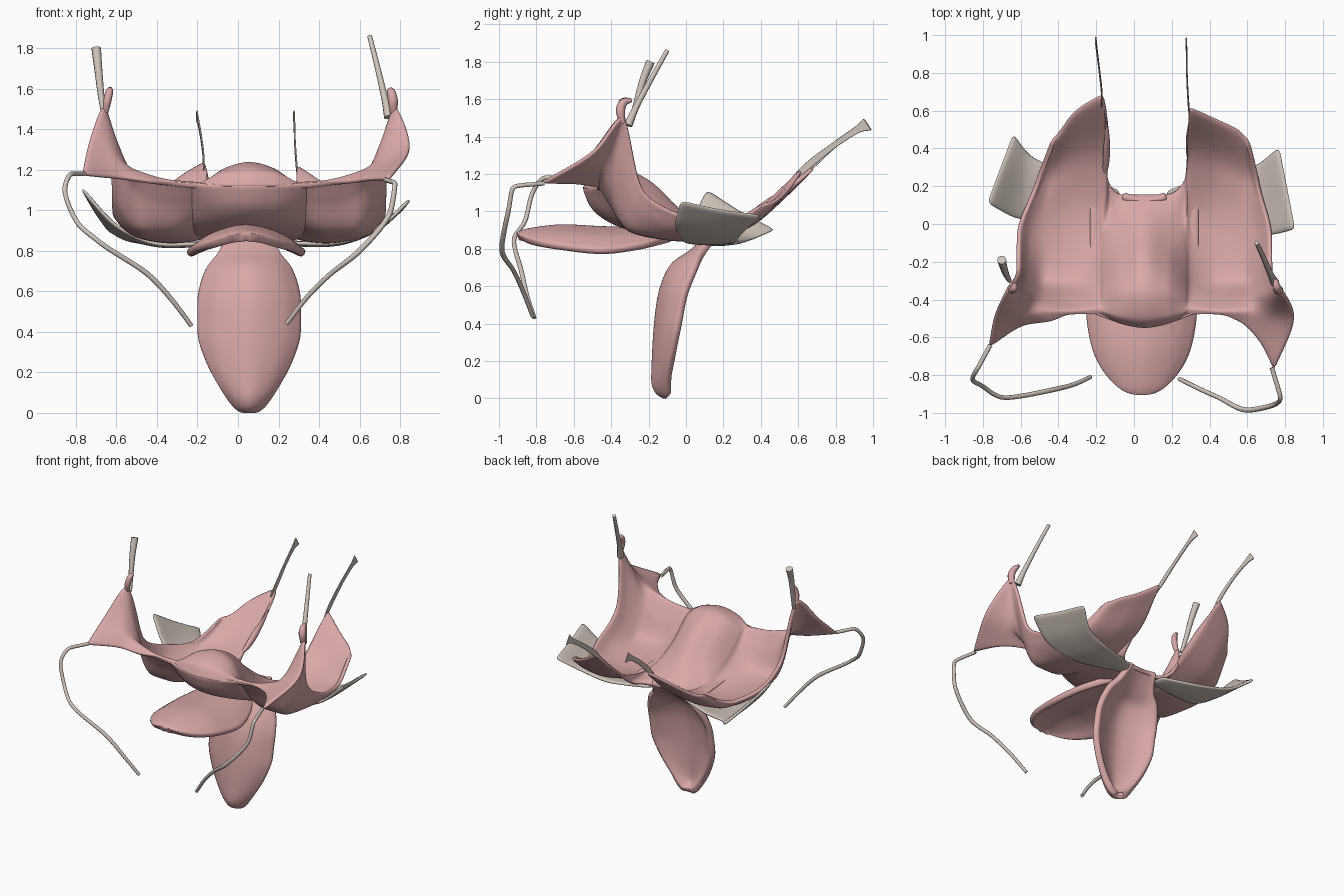
import bpy
from mathutils import Vector

CX = 0.055  # symmetry line of the flower


def material(name, col):
    m = bpy.data.materials.new(name)
    m.diffuse_color = (*col, 1)
    return m


PINK = material("petal_pink", (0.70, 0.39, 0.39))
BEIGE = material("filament_beige", (0.62, 0.55, 0.49))


def spline(pts, n):
    """Smooth resampling without overshoot, n steps per span."""
    pts = [Vector(p) for p in pts]
    d = [b - a for a, b in zip(pts, pts[1:])]
    tan = [d[0]]
    for a, b in zip(d, d[1:]):
        tan.append(Vector([2 * p * q / (p + q) if p * q > 1e-12 else 0 for p, q in zip(a, b)]))
    tan.append(d[-1])
    out = []
    for i in range(len(d)):
        for k in range(n):
            t = k / n
            out.append(pts[i] * (2*t**3 - 3*t*t + 1) + tan[i] * (t**3 - 2*t*t + t)
                       + pts[i + 1] * (3*t*t - 2*t**3) + tan[i + 1] * (t**3 - t*t))
    return out + [pts[-1]]


def loft(name, rows, mat, thick, n=4, offset=0.0):
    """Smooth sheet through rows of points, given thickness."""
    rows = [spline(r, n) for r in rows]
    cols = [spline(c, n) for c in zip(*rows)]
    nj, ni = len(cols), len(cols[0])
    verts = [cols[j][i] for i in range(ni) for j in range(nj)]
    faces = [(i*nj + j, (i+1)*nj + j, (i+1)*nj + j + 1, i*nj + j + 1)
             for i in range(ni - 1) for j in range(nj - 1)]
    me = bpy.data.meshes.new(name)
    me.from_pydata(verts, [], faces)
    me.materials.append(mat)
    for p in me.polygons:
        p.use_smooth = True
    ob = bpy.data.objects.new(name, me)
    bpy.context.collection.objects.link(ob)
    so = ob.modifiers.new("thickness", 'SOLIDIFY')
    so.thickness, so.offset = thick, offset
    sub = ob.modifiers.new("smooth", 'SUBSURF')
    sub.levels = sub.render_levels = 1
    return ob


def tube(name, pts, radii, mat):
    path = spline([(*p, r) for p, r in zip(pts, radii)], 6)
    cu = bpy.data.curves.new(name, 'CURVE')
    cu.dimensions = '3D'
    cu.bevel_depth, cu.bevel_resolution, cu.use_fill_caps = 1.0, 3, True
    sp = cu.splines.new('POLY')
    sp.points.add(len(path) - 1)
    for q, p in zip(sp.points, path):
        q.co = (p[0], p[1], p[2], 1)
        q.radius = p[3]
    sp.use_smooth = True
    cu.materials.append(mat)
    ob = bpy.data.objects.new(name, cu)
    bpy.context.collection.objects.link(ob)
    bpy.ops.object.select_all(action='DESELECT')
    bpy.context.view_layer.objects.active = ob
    ob.select_set(True)
    bpy.ops.object.convert(target='MESH')


# Main body: front-to-back sections (y, z) at distances from the symmetry line
sections = [
    (0.00, [(-.555, 1.12), (-.51, 1.20), (-.37, 1.24), (-.20, 1.17), (-.05, 1.03), (.08, .92), (.16, .86)]),
    (0.12, [(-.535, 1.12), (-.49, 1.19), (-.37, 1.21), (-.20, 1.10), (-.05, .97), (.08, .90), (.16, .86)]),
    (0.215, [(-.49, 1.12), (-.46, 1.15), (-.39, 1.13), (-.25, 1.01), (-.05, .91), (.12, .87), (.25, .88)]),
    (0.24, [(-.48, 1.13), (-.45, 1.14), (-.39, 1.09), (-.26, .97), (.03, .88), (.33, .96), (.61, 1.23)]),
    (0.38, [(-.48, 1.14), (-.46, 1.15), (-.39, 1.05), (-.29, .91), (.03, .86), (.30, .92), (.55, 1.14)]),
]
half = [[(x, y, z) for y, z in pts] for x, pts in sections]
# outer sections rise into the two horns
half += [
    [(.50, -.52, 1.15), (.53, -.46, 1.19), (.53, -.39, 1.10), (.52, -.29, .91), (.52, 0, .88), (.52, .23, .90), (.50, .49, 1.08)],
    [(.60, -.62, 1.16), (.66, -.50, 1.25), (.64, -.38, 1.32), (.61, -.26, 1.0), (.60, -.03, .92), (.56, .22, .91), (.53, .45, 1.06)],
    [(.68, -.78, 1.16), (.79, -.50, 1.33), (.71, -.34, 1.52), (.66, -.23, 1.12), (.66, -.05, 1.0), (.60, .19, .94), (.54, .42, 1.05)],
]


def side_row(k, s):
    row = [Vector(p) for p in half[k]]
    if s < 0:  # left side differs slightly
        if k == 7:
            row[0] += Vector((.14, .12, .02))
        if k == 6:
            row[0] += Vector((.03, .08, 0))
        if k in (2, 3):
            row[5].x -= .03
            row[6] += Vector((-.02, .07 * (k == 3), .02))
        if k == 4:
            row[6] += Vector((-.01, .04, .02))
        if k > 4:
            row[6].x *= .88
            row[5].x *= .95
    return [(CX + s * p.x, p.y, p.z) for p in row]


rows = [side_row(k, -1) for k in range(7, 0, -1)] + [side_row(k, 1) for k in range(8)]
loft("petal_body", rows, PINK, 0.025, n=5, offset=-1)

# Underside that closes the central hood, blending into the wings
under = [(0, [(-.555, 1.125), (-.51, 1.02), (-.38, .925), (-.12, .86), (.14, .845)]),
         (.13, [(-.53, 1.125), (-.48, 1.02), (-.35, .92), (-.12, .86), (.14, .845)]),
         (.29, [(-.472, 1.13), (-.40, 1.04), (-.29, .925), (-.10, .875), (.12, .86)])]
order = [(under[2], -1), (under[1], -1), (under[0], 1), (under[1], 1), (under[2], 1)]
loft("hood_underside", [[(CX + s*x, y, z) for y, z in p] for (x, p), s in order], PINK, .02, offset=1)

# Rounded tips on the horns
tube("left_horn_tip", [(-.655, -.34, 1.48), (-.645, -.35, 1.54), (-.635, -.34, 1.585), (-.63, -.31, 1.6)],
     [.014, .02, .019, .01], PINK)
tube("right_horn_tip", [(.768, -.34, 1.47), (.765, -.35, 1.54), (.755, -.33, 1.585), (.75, -.29, 1.595)],
     [.016, .025, .021, .01], PINK)

# Front tongue: arched leaf (y, z, half width, droop)
S = (-1, -.6, 0, .6, 1)
tongue = [(-.06, .88, .10, .02), (-.25, .895, .24, .09), (-.45, .90, .29, .12), (-.65, .91, .26, .11),
          (-.80, .895, .18, .07), (-.87, .88, .10, .03), (-.90, .865, .02, 0)]
loft("front_tongue", [[(.04 + w*s, y, z - d*s*s) for s in S] for y, z, w, d in tongue], PINK, .045)

# Hanging leaf, cupped towards the back (z, y, half width, cup)
leaf = [(.88, .14, .11, .02), (.78, .04, .15, .05), (.70, -.07, .21, .13), (.55, -.13, .25, .13),
        (.40, -.15, .25, .12), (.25, -.16, .205, .10), (.10, -.165, .115, .08), (.04, -.145, .065, .06),
        (.015, -.10, .03, .01)]
loft("hanging_leaf", [[(.055 + w*s, y + d*s*s, z) for s in S] for z, y, w, d in leaf], PINK, .045)

# Side plates under the wings: (front edge, back edge) pairs
right_plate = [((.14, .08, .845), (.18, .18, .845)), ((.45, 0, .835), (.42, .26, .84)),
               ((.70, -.06, .92), (.62, .30, .88)), ((.855, -.03, 1.06), (.77, .41, .98))]
left_plate = [((-.05, .08, .845), (-.08, .18, .845)), ((-.36, .06, .83), (-.33, .28, .835)),
              ((-.58, .02, .91), (-.53, .35, .85)), ((-.78, .11, 1.12), (-.64, .48, .90))]
for name, plate in (("right_side_plate", right_plate), ("left_side_plate", left_plate)):
    loft(name, [[a, (Vector(a) + Vector(b)) / 2 - Vector((0, 0, .01)), b] for a, b in plate], BEIGE, .02)

# Rear blades: (x, y, z, half width) running off the petal tips
blades = {"right_rear_blade": [(.295, .57, 1.17, .012), (.288, .64, 1.235, .02), (.28, .80, 1.36, .016),
                               (.278, .93, 1.445, .022), (.276, .97, 1.465, .038)],
          "left_rear_blade": [(-.17, .62, 1.195, .012), (-.17, .68, 1.255, .02), (-.182, .80, 1.36, .016),
                              (-.198, .93, 1.445, .022), (-.203, .975, 1.465, .038)]}
for name, path in blades.items():
    loft(name, [[(x, y + .55*w*s, z - .83*w*s) for s in (-1, 0, 1)] for x, y, z, w in path], BEIGE, .008)

# Upper rods at the horns
tube("left_upper_rod", [(-.66, -.30, 1.46), (-.675, -.27, 1.56), (-.69, -.23, 1.70), (-.70, -.19, 1.80)],
     [.012, .016, .02, .024], BEIGE)
tube("right_upper_rod", [(.745, -.31, 1.46), (.725, -.27, 1.55), (.69, -.19, 1.70), (.65, -.10, 1.86)],
     [.024, .017, .014, .012], BEIGE)

# Curled front tendrils
tube("left_tendril", [(-.76, -.64, 1.18), (-.82, -.75, 1.18), (-.855, -.82, 1.10), (-.80, -.86, .95),
                      (-.68, -.92, .84), (-.44, -.88, .68), (-.32, -.85, .55), (-.23, -.81, .43)],
     [.012, .012, .012, .012, .012, .013, .012, .011], BEIGE)
tube("right_tendril", [(.73, -.76, 1.15), (.775, -.92, 1.13), (.755, -.95, 1.0), (.60, -.985, .80),
                       (.45, -.92, .68), (.34, -.87, .57), (.24, -.82, .44)],
     [.012, .012, .013, .014, .012, .012, .011], BEIGE)
